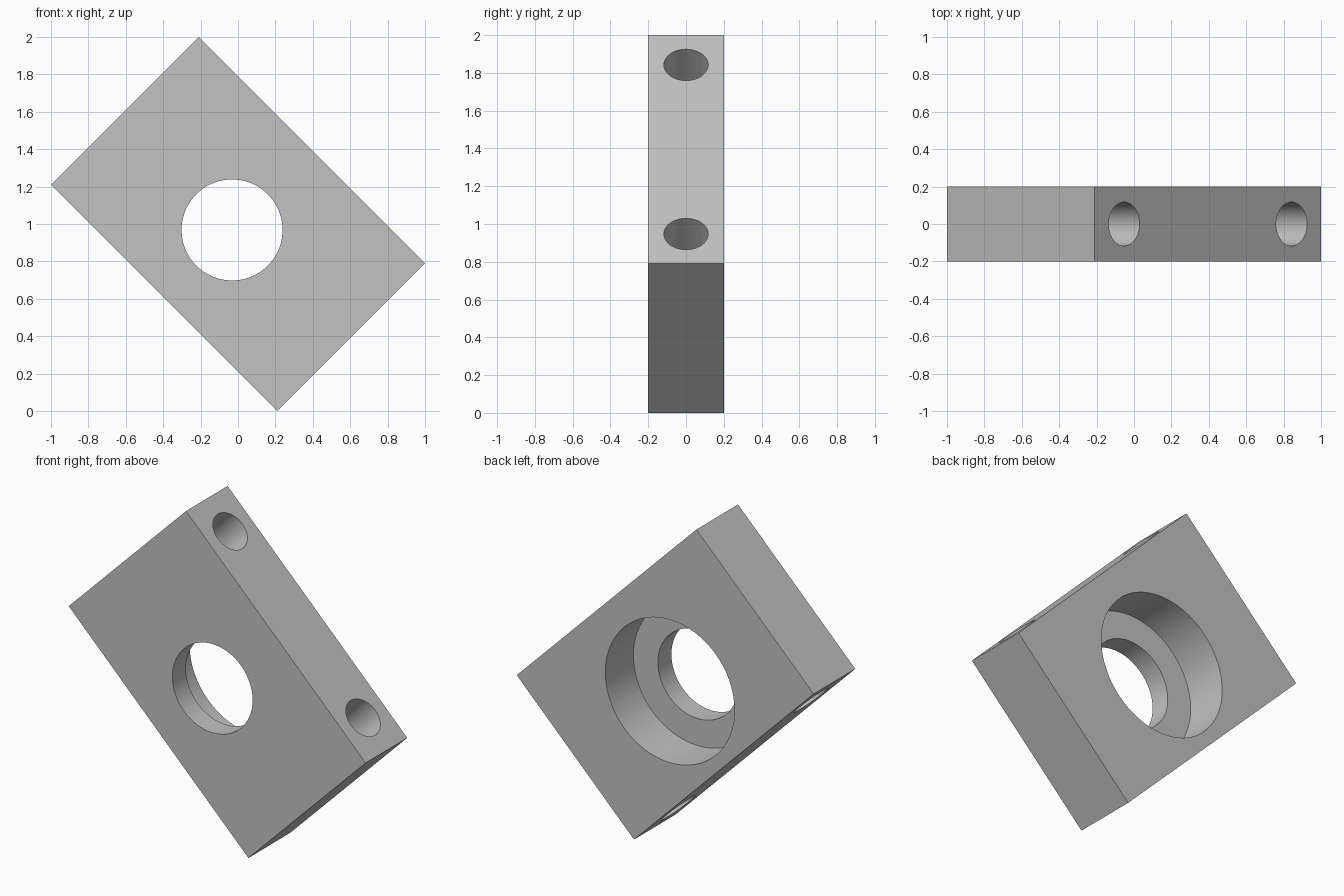
import bpy
import math
from mathutils import Matrix

cube = bpy.data.objects.get("Cube")
if cube:
    bpy.data.objects.remove(cube, do_unlink=True)

LENGTH, DEPTH, WIDTH = 1.711, 0.4, 1.117
BORE_V = -0.045  # main bore sits slightly off centre across the width

grey = bpy.data.materials.new("plain grey")
grey.use_nodes = True
grey.diffuse_color = (0.54, 0.54, 0.54, 1)
grey.node_tree.nodes["Principled BSDF"].inputs["Base Color"].default_value = grey.diffuse_color


def drill(target, name, radius, length, location, rotation):
    """Cut a round hole out of the target."""
    bpy.ops.mesh.primitive_cylinder_add(vertices=96, radius=radius, depth=length,
                                        location=location, rotation=rotation)
    cutter = bpy.context.object
    cutter.name = name
    cutter.hide_render = True
    cutter.data.materials.append(grey)
    mod = target.modifiers.new(name, 'BOOLEAN')
    mod.operation = 'DIFFERENCE'
    mod.solver = 'EXACT'
    mod.object = cutter
    bpy.context.view_layer.objects.active = target
    bpy.ops.object.modifier_apply(modifier=mod.name)
    bpy.data.objects.remove(cutter, do_unlink=True)


# Solid block, built square to the axes
bpy.ops.mesh.primitive_cube_add(size=1)
block = bpy.context.object
block.name = "bearing_block"
block.data.transform(Matrix.Diagonal((LENGTH, DEPTH, WIDTH, 1)))
block.data.materials.append(grey)

# Stepped main bore: through hole plus a wide recess from the back
along_y = (math.pi / 2, 0, 0)
step_y = -0.07
drill(block, "through_bore", 0.27, 1, (0, 0, BORE_V), along_y)
drill(block, "back_recess", 0.435, 1, (0, step_y + 0.5, BORE_V), along_y)

# Two bolt holes across the width, one near each end
for side in (-1, 1):
    drill(block, "bolt_hole", 0.117, 2, (side * 0.633, 0, 0), (0, 0, 0))

# Smooth bore walls, crisp edges
bpy.ops.object.select_all(action='DESELECT')
block.select_set(True)
bpy.context.view_layer.objects.active = block
bpy.ops.object.shade_smooth_by_angle(angle=math.radians(30))

# Stand the block on its lower corner edge
block.rotation_euler = (0, math.radians(45), 0)
block.location = (0, 0, 1)
